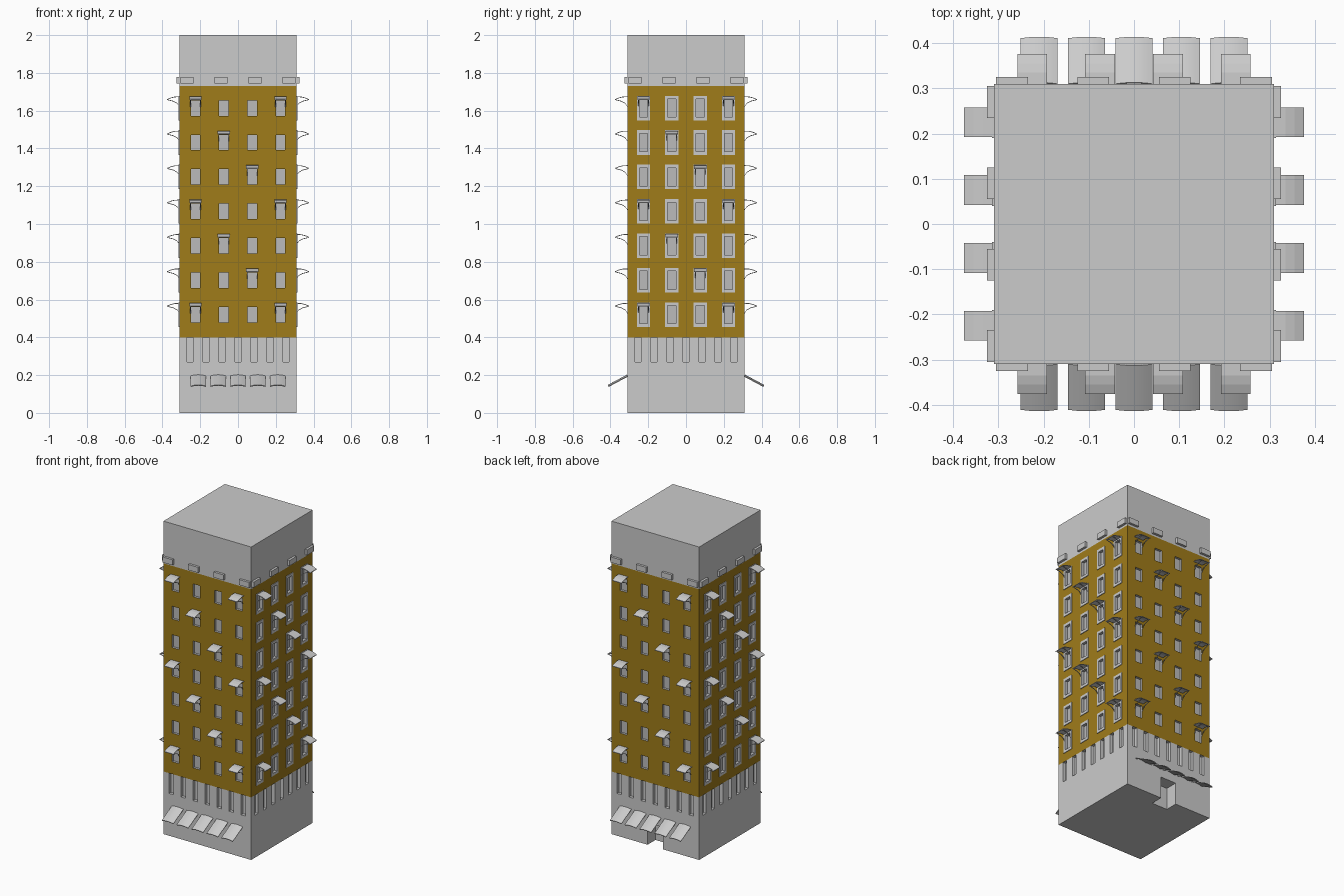
import bpy, bmesh
from math import pi
from mathutils import Matrix, Vector

if "Cube" in bpy.data.objects:
    bpy.data.objects.remove(bpy.data.objects["Cube"])

H = 0.31                                   # half width of the tower
COLS = [-0.225, -0.075, 0.075, 0.225]
ROWS = [0.52 + 0.1823 * r for r in range(7)]

ochre = bpy.data.materials.new("ochre")
ochre.diffuse_color = (0.35, 0.2, 0.01, 1)
ochre.use_nodes = True
ochre.node_tree.nodes["Principled BSDF"].inputs["Base Color"].default_value = ochre.diffuse_color
grey = bpy.data.materials.new("grey")
grey.diffuse_color = (0.5, 0.5, 0.5, 1)
grey.use_nodes = True
grey.node_tree.nodes["Principled BSDF"].inputs["Base Color"].default_value = grey.diffuse_color


def finish(bm, name, mats=()):
    me = bpy.data.meshes.new(name)
    bm.to_mesh(me)
    bm.free()
    ob = bpy.data.objects.new(name, me)
    bpy.context.collection.objects.link(ob)
    for m in mats:
        me.materials.append(m)
    return ob


def face(bm, k, pts, mat=0):
    """Face in local coords (across, outward from wall, up) on side k."""
    rot = Matrix.Rotation(k * pi / 2, 3, 'Z')
    f = bm.faces.new([bm.verts.new(rot @ Vector((u, -H - o, z))) for u, o, z in pts])
    f.material_index = mat
    return f


def panel(bm, k, z0, z1, holes):
    """Wall with rectangular recesses (u0, u1, za, zb, depth)."""
    us = sorted({-H, H, *[v for h in holes for v in h[:2]]})
    zs = sorted({z0, z1, *[v for h in holes for v in h[2:4]]})
    for a, b in zip(us, us[1:]):
        for c, d in zip(zs, zs[1:]):
            mu, mz = (a + b) / 2, (c + d) / 2
            if not any(h[0] < mu < h[1] and h[2] < mz < h[3] for h in holes):
                face(bm, k, [(a, 0, c), (b, 0, c), (b, 0, d), (a, 0, d)])
    for a, b, c, d, t in holes:
        face(bm, k, [(a, -t, c), (b, -t, c), (b, -t, d), (a, -t, d)], 1)
        face(bm, k, [(a, 0, c), (a, -t, c), (a, -t, d), (a, 0, d)], 1)
        face(bm, k, [(b, 0, d), (b, -t, d), (b, -t, c), (b, 0, c)], 1)
        face(bm, k, [(a, -t, d), (b, -t, d), (b, 0, d), (a, 0, d)], 1)
        if c > 0:
            face(bm, k, [(a, 0, c), (b, 0, c), (b, -t, c), (a, -t, c)], 1)


def prism(bm, k, prof, u0, u1):
    """Closed (outward, up) profile extruded across the wall."""
    n = len(prof)
    A = [(u0, *p) for p in prof]
    B = [(u1, *p) for p in prof]
    fs = [face(bm, k, A), face(bm, k, B[::-1])]
    fs += [face(bm, k, [A[i], B[i], B[(i + 1) % n], A[(i + 1) % n]]) for i in range(n)]
    bmesh.ops.remove_doubles(bm, verts=list({v for f in fs for v in f.verts}), dist=1e-6)


def block(bm, k, u0, u1, z0, z1, out):
    prism(bm, k, [(0, z0), (out, z0), (out, z1), (0, z1)], u0, u1)


def ribbon(pts, t):
    return pts + [(o, z - t) for o, z in reversed(pts)]


def solids(name, build):
    bm = bmesh.new()
    for k in range(4):
        build(bm, k)
    bmesh.ops.recalc_face_normals(bm, faces=bm.faces[:])
    return finish(bm, name)


# Base with slots under the brick, and a doorway recess at the back
bm = bmesh.new()
DW, DH, DD = 0.055, 0.14, 0.08
for k in range(4):
    holes = [(0.085 * i - 0.016, 0.085 * i + 0.016, 0.27, 0.4, 0.02) for i in range(-3, 4)]
    if k == 2:
        holes.append((-DW, DW, 0, DH, DD))
    panel(bm, k, 0, 0.4, holes)
for a, b, d in ((-H, -DW, 0), (-DW, DW, DD), (DW, H, 0)):      # underside
    face(bm, 2, [(a, -d, 0), (a, -2 * H, 0), (b, -2 * H, 0), (b, -d, 0)])
bmesh.ops.remove_doubles(bm, verts=bm.verts[:], dist=1e-5)
finish(bm, "base")

# Coloured middle floors with recessed windows
bm = bmesh.new()
for k in range(4):
    w, h = (0.025, 0.041) if k % 2 == 0 else (0.022, 0.048)
    panel(bm, k, 0.4, 1.73, [(c - w, c + w, z - h, z + h, 0.015) for c in COLS for z in ROWS])
bmesh.ops.remove_doubles(bm, verts=bm.verts[:], dist=1e-5)
finish(bm, "middle_floors", (ochre, grey))

# Plain top section and roof
bm = bmesh.new()
for k in range(4):
    panel(bm, k, 1.73, 2, [])
face(bm, 0, [(-H, 0, 2), (H, 0, 2), (H, -2 * H, 2), (-H, -2 * H, 2)])
bmesh.ops.remove_doubles(bm, verts=bm.verts[:], dist=1e-5)
finish(bm, "top_section")


# Raised surrounds on the larger side windows
def frames(bm, k):
    if k % 2:
        for c in COLS:
            for z in ROWS:
                for s in (-1, 1):
                    u = sorted((c + s * 0.022, c + s * 0.035))
                    v = sorted((z + s * 0.048, z + s * 0.065))
                    block(bm, k, *u, z - 0.065, z + 0.065, 0.004)
                    block(bm, k, c - 0.022, c + 0.022, *v, 0.004)


solids("window_frames", frames)


# Cornice blocks
solids("cornice_blocks", lambda bm, k: [
    block(bm, k, c - 0.035, c + 0.035, 1.743, 1.778, 0.015) for c in (-0.27, -0.09, 0.09, 0.27)])


# Small canopies above every third window, each on two curved arms
def canopies(bm, k):
    for r, z in enumerate(ROWS):
        for i, c in enumerate(COLS):
            if (i + r) % 3 == 0:
                top = [(0, z + 0.062), (0.025, z + 0.061), (0.045, z + 0.056), (0.066, z + 0.047)]
                arm = [(0, z + 0.01), (0.012, z + 0.027), (0.032, z + 0.038), (0.064, z + 0.046)]
                prism(bm, k, ribbon(top, 0.004), c - 0.033, c + 0.033)
                for s in (-0.028, 0.025):
                    prism(bm, k, ribbon(arm, 0.004), c + s, c + s + 0.003)


solids("window_canopies", canopies)

# Sloping, slightly crowned awnings at street level, front and back
bm = bmesh.new()
N, W = 8, 0.041
for k in (0, 2):
    for i in range(-2, 3):
        ts = [-1 + 2 * j / N for j in range(N + 1)]
        for a, b in zip(ts, ts[1:]):
            def p(t, o, z):
                e = 0.007 * (1 - t * t)
                return (0.105 * i + W * t, o + 0.47 * e, z + 0.88 * e)
            face(bm, k, [p(a, 0.101, 0.142), p(b, 0.101, 0.142), p(b, 0, 0.196), p(a, 0, 0.196)])
bmesh.ops.remove_doubles(bm, verts=bm.verts[:], dist=1e-5)
for f in bm.faces:
    f.smooth = True
aw = finish(bm, "street_awnings")
mod = aw.modifiers.new("thickness", 'SOLIDIFY')
mod.thickness = 0.005
bpy.context.view_layer.objects.active = aw
aw.select_set(True)
bpy.ops.object.modifier_apply(modifier="thickness")
bpy.ops.object.shade_smooth_by_angle()
